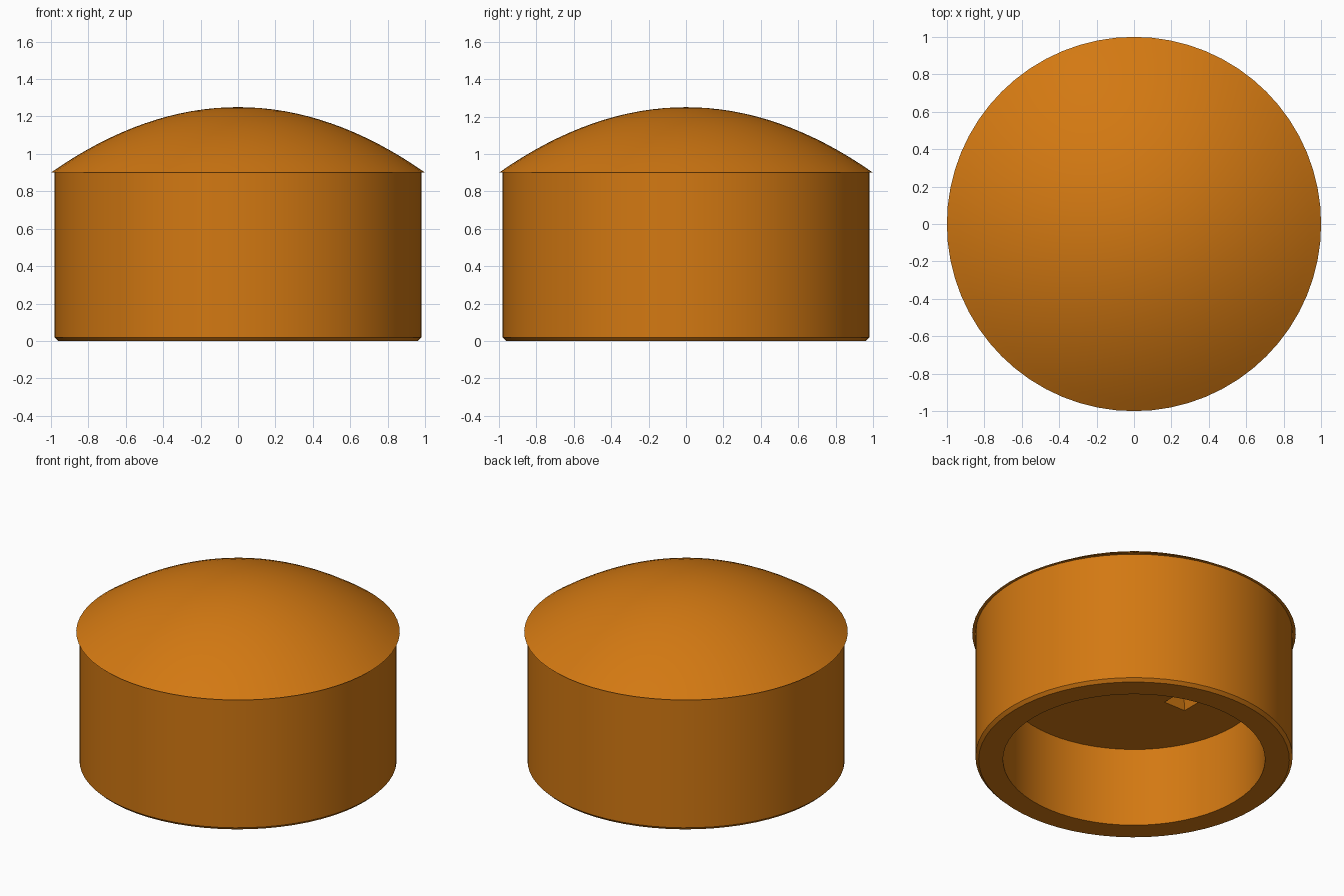
import bpy, bmesh, math
from mathutils import Vector

if "Cube" in bpy.data.objects:
    bpy.data.objects.remove(bpy.data.objects["Cube"])

orange = bpy.data.materials.new("orange")
orange.diffuse_color = (0.65, 0.19, 0.006, 1)
orange.use_nodes = True
orange.node_tree.nodes["Principled BSDF"].inputs["Base Color"].default_value = orange.diffuse_color


def add_object(name, bm):
    bmesh.ops.recalc_face_normals(bm, faces=bm.faces[:])
    mesh = bpy.data.meshes.new(name)
    bm.to_mesh(mesh)
    bm.free()
    mesh.materials.append(orange)
    obj = bpy.data.objects.new(name, mesh)
    bpy.context.collection.objects.link(obj)
    return obj


def lathe(name, profile, steps=64):
    """Revolve (radius, height) points around z."""
    bm = bmesh.new()
    verts = [bm.verts.new((r, 0, z)) for r, z in profile]
    edges = [bm.edges.new(pair) for pair in zip(verts, verts[1:])]
    bmesh.ops.spin(bm, geom=verts + edges, cent=(0, 0, 0), axis=(0, 0, 1),
                   angle=2 * math.pi, steps=steps)
    bmesh.ops.remove_doubles(bm, verts=bm.verts[:], dist=1e-5)
    return add_object(name, bm)


# Domed cap: shallow crown with a thin lip over a hollow cylinder
crown = [(i / 16, 1.25 - 0.35 * (i / 16) ** 2) for i in range(17)]
body = [(0.98, 0.90), (0.98, 0.02), (0.96, 0.0),
        (0.81, 0.0), (0.81, 0.54), (0.0, 0.54)]
cap = lathe("domed_cap", crown + body)

# Small tapered square recess in the inner ceiling
bm = bmesh.new()
bmesh.ops.create_cube(bm, size=1)
for v in bm.verts:
    top = v.co.z > 0
    half = 0.04 if top else 0.085
    v.co = Vector((-0.37 + math.copysign(half, v.co.x),
                   0.03 + math.copysign(half, v.co.y),
                   0.64 if top else 0.53))
cutter = add_object("recess_cutter", bm)
cutter.hide_render = True
cut = cap.modifiers.new("recess", 'BOOLEAN')
cut.operation = 'DIFFERENCE'
cut.solver = 'EXACT'
cut.object = cutter

bpy.context.view_layer.objects.active = cap
cap.select_set(True)
bpy.ops.object.modifier_apply(modifier=cut.name)
bpy.data.objects.remove(cutter)
bpy.ops.object.shade_smooth_by_angle(angle=math.radians(30))
